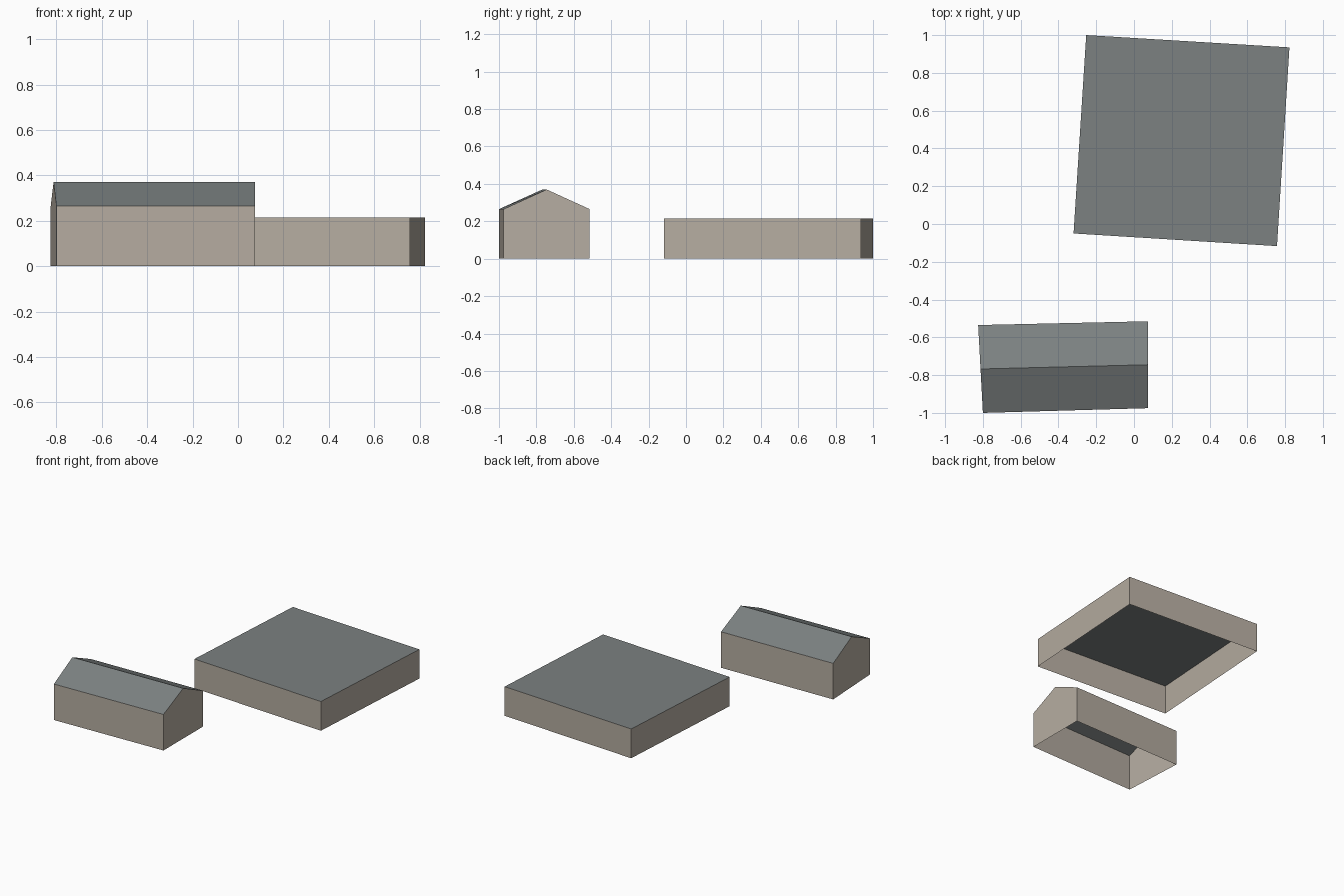
import bpy
import bmesh
from mathutils import Vector

cube = bpy.data.objects.get("Cube")
if cube:
    bpy.data.objects.remove(cube, do_unlink=True)


def make_material(name, colour):
    mat = bpy.data.materials.new(name)
    mat.use_nodes = True
    mat.diffuse_color = colour
    mat.node_tree.nodes["Principled BSDF"].inputs["Base Color"].default_value = colour
    return mat


WALL = make_material("warm stone wall", (0.47, 0.42, 0.36, 1))
ROOF = make_material("slate grey roof", (0.20, 0.22, 0.22, 1))


def make_building(name, corners, eaves, ridge=None):
    """Open-bottomed walls on a counter-clockwise footprint, with a flat roof,
    or a gable whose ridge spans the middles of the second and fourth sides."""
    bm = bmesh.new()
    base = [bm.verts.new((x, y, 0)) for x, y in corners]
    top = [bm.verts.new((x, y, eaves)) for x, y in corners]
    peaks = {}
    if ridge:
        for i in (1, 3):
            mid = (top[i].co + top[(i + 1) % 4].co) / 2
            peaks[i] = bm.verts.new(Vector((mid.x, mid.y, ridge)))

    # Walls, with the peak added on gable ends
    for i in range(4):
        j = (i + 1) % 4
        peak = [peaks[i]] if i in peaks else []
        bm.faces.new([base[i], base[j], top[j]] + peak + [top[i]])

    # Roof
    if ridge:
        roof = [bm.faces.new([top[0], top[1], peaks[1], peaks[3]]),
                bm.faces.new([top[2], top[3], peaks[3], peaks[1]])]
    else:
        roof = [bm.faces.new(top)]
    for face in roof:
        face.material_index = 1

    mesh = bpy.data.meshes.new(name)
    bm.to_mesh(mesh)
    bm.free()
    mesh.materials.append(WALL)
    mesh.materials.append(ROOF)
    obj = bpy.data.objects.new(name, mesh)
    bpy.context.collection.objects.link(obj)
    return obj


make_building("gabled_house",
              [(-0.80, -1.0), (0.075, -0.975), (0.075, -0.515), (-0.825, -0.535)],
              eaves=0.265, ridge=0.37)
make_building("flat_roofed_hall",
              [(-0.32, -0.05), (0.757, -0.117), (0.823, 0.935), (-0.253, 1.0)],
              eaves=0.215)
